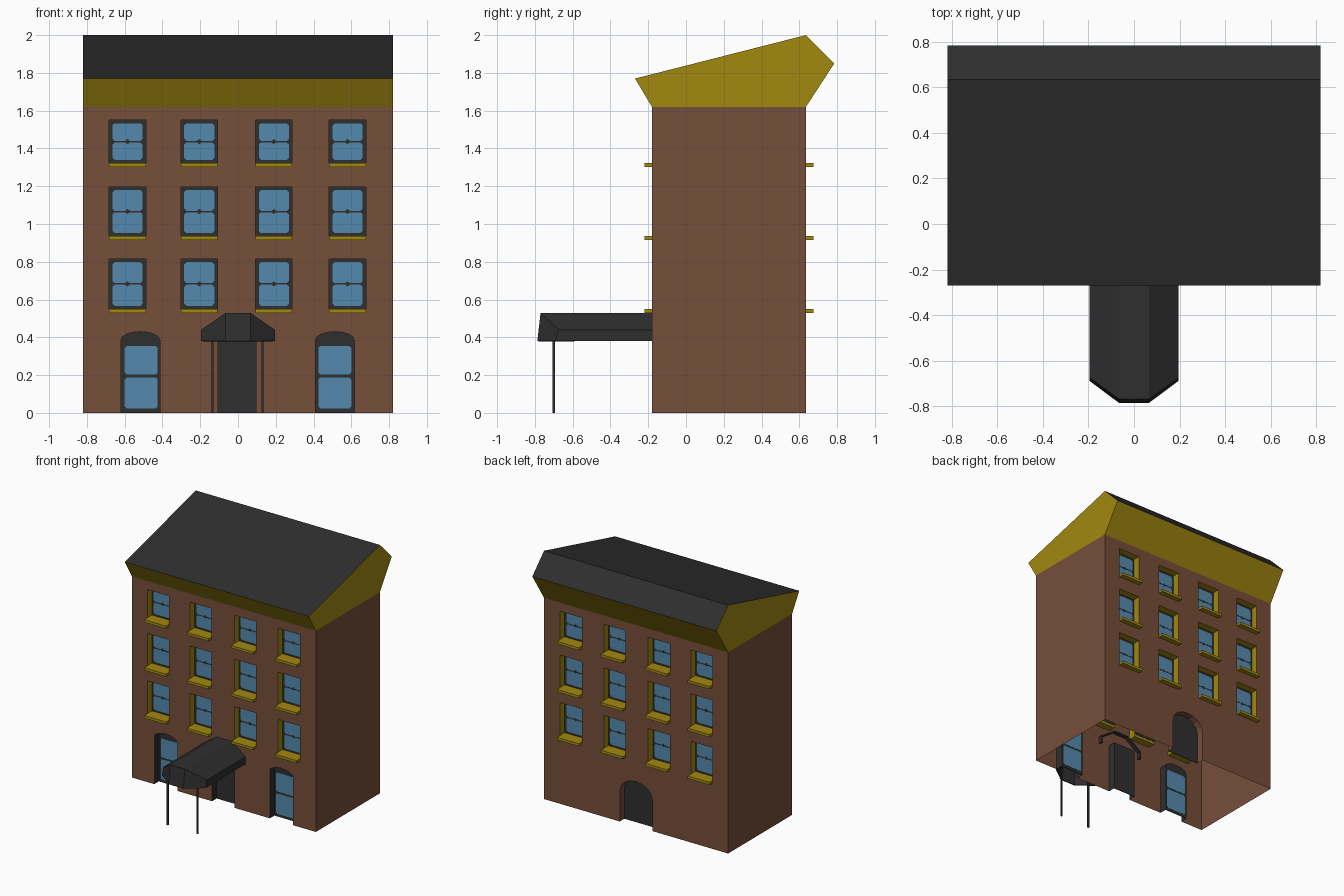
import bpy, bmesh, math

if "Cube" in bpy.data.objects:
    bpy.data.objects.remove(bpy.data.objects["Cube"])


def material(name, rgb):
    m = bpy.data.materials.new(name)
    m.diffuse_color = (*rgb, 1)
    m.use_nodes = True
    m.node_tree.nodes["Principled BSDF"].inputs["Base Color"].default_value = m.diffuse_color
    return m


BRICK = material("brick", (0.18, 0.077, 0.042))
OCHRE = material("ochre_trim", (0.36, 0.25, 0.005))
DARK = material("charcoal", (0.028, 0.028, 0.028))
GLASS = material("glass_blue", (0.09, 0.255, 0.42))


def finish(bm, name, *mats):
    bmesh.ops.recalc_face_normals(bm, faces=bm.faces)
    me = bpy.data.meshes.new(name)
    bm.to_mesh(me)
    bm.free()
    ob = bpy.data.objects.new(name, me)
    bpy.context.collection.objects.link(ob)
    for m in mats:
        me.materials.append(m)
    return ob


def prisms(name, items, mat):
    """Outlines in x-z, each extruded from y0 to y1, as one object."""
    bm = bmesh.new()
    for pts, y0, y1 in items:
        a = [bm.verts.new((x, y0, z)) for x, z in pts]
        b = [bm.verts.new((x, y1, z)) for x, z in pts]
        bm.faces.new(a)
        bm.faces.new(b)
        for i in range(len(pts)):
            j = (i + 1) % len(pts)
            bm.faces.new((a[i], a[j], b[j], b[i]))
    return finish(bm, name, mat)


def reveals(name, items, mat):
    """Open sleeves lining the wall openings."""
    bm = bmesh.new()
    for pts, y0, y1 in items:
        a = [bm.verts.new((x, y0, z)) for x, z in pts]
        b = [bm.verts.new((x, y1, z)) for x, z in pts]
        for i in range(len(pts)):
            j = (i + 1) % len(pts)
            if pts[i][1] > 0 or pts[j][1] > 0:
                bm.faces.new((a[i], a[j], b[j], b[i]))
    return finish(bm, name, mat)


def rect(x0, x1, z0, z1):
    return [(x0, z0), (x0, z1), (x1, z1), (x1, z0)]


def chamfered(x0, x1, z0, z1, c=0.012):
    return [(x0, z0 + c), (x0, z1 - c), (x0 + c, z1), (x1 - c, z1),
            (x1, z1 - c), (x1, z0 + c), (x1 - c, z0), (x0 + c, z0)]


def arch(cx, hw, spring, top, n=8):
    arc = [(cx - hw * math.cos(math.pi * i / n),
            spring + (top - spring) * math.sin(math.pi * i / n)) for i in range(n + 1)]
    return [(cx - hw, 0)] + arc + [(cx + hw, 0)]


W, H, YF, YB, DEPTH = 0.82, 1.62, -0.18, 0.635, 0.06
COLUMNS = (-0.585, -0.205, 0.19, 0.58)
ROWS = ((0.55, 0.815), (0.935, 1.197), (1.322, 1.55))
windows = [rect(cx - 0.097, cx + 0.097, z0, z1) for z0, z1 in ROWS for cx in COLUMNS]
arched = [arch(-0.517, 0.103, 0.385, 0.43), arch(0.513, 0.103, 0.385, 0.43)]
front_door = rect(-0.105, 0.095, 0, 0.4)
back_door = arch(0, 0.145, 0.245, 0.36)


def wall(name, y, notches):
    """Flat wall with window holes, and notches that reach the ground."""
    bm = bmesh.new()
    outline = [(-W, 0)] + [p for n in notches for p in n] + [(W, 0), (W, H), (-W, H)]
    edges = []
    for loop in [outline] + windows:
        vs = [bm.verts.new((x, y, z)) for x, z in loop]
        edges += [bm.edges.new((vs[i - 1], vs[i])) for i in range(len(vs))]
    bmesh.ops.triangle_fill(bm, edges=edges, use_beauty=True,
                            normal=(0, -1 if y < 0 else 1, 0))
    ob = finish(bm, name, BRICK)
    return ob


wall("front_wall", YF, [arched[0], front_door, arched[1]])
wall("back_wall", YB, [back_door])

# Plain side walls, open underneath
bm = bmesh.new()
for x in (-W, W):
    bm.faces.new([bm.verts.new((x, y, z)) for y, z in ((YF, 0), (YB, 0), (YB, H), (YF, H))])
finish(bm, "side_walls", BRICK)

# Upper windows on both long walls
for side, y, d in (("front", YF, 1), ("back", YB, -1)):
    inner = y + d * DEPTH
    reveals(side + "_window_reveals", [(w, y, inner) for w in windows], OCHRE)
    prisms(side + "_window_frames",
           [(w, inner - 0.002, inner + 0.002) for w in windows], DARK)
    panes, latches, sills = [], [], []
    for z0, z1 in ROWS:
        zm = (z0 + z1) / 2
        for cx in COLUMNS:
            for a, b in ((z0 + 0.017, zm - 0.004), (zm + 0.004, z1 - 0.017)):
                panes.append((chamfered(cx - 0.08, cx + 0.08, a, b), inner - 0.004, inner + 0.004))
            latches.append(([(cx - 0.018, zm), (cx, zm + 0.014), (cx + 0.018, zm), (cx, zm - 0.014)],
                            inner - 0.0048, inner + 0.0048))
            sills.append((rect(cx - 0.097, cx + 0.097, z0 - 0.02, z0 + 0.001), y - d * 0.04, inner))
    prisms(side + "_window_panes", panes, GLASS)
    prisms(side + "_window_latches", latches, DARK)
    prisms(side + "_window_sills", sills, OCHRE)

# Ground floor arched windows and doors
yi = YF + DEPTH
reveals("ground_front_reveals", [(p, YF, yi) for p in arched + [front_door]], DARK)
prisms("ground_window_frames", [(p, yi - 0.002, yi + 0.002) for p in arched], DARK)
prisms("ground_window_panes",
       [(chamfered(cx - 0.088, cx + 0.088, a, b), yi - 0.004, yi + 0.004)
        for cx in (-0.513, 0.513) for a, b in ((0.022, 0.188), (0.202, 0.355))], GLASS)
prisms("front_door", [(front_door, yi - 0.002, yi + 0.002)], DARK)
yi = YB - DEPTH
reveals("back_door_reveal", [(back_door, YB, yi)], BRICK)
prisms("back_door", [(back_door, yi - 0.002, yi + 0.002)], DARK)

# Roof block: slopes dark, ends and flared cornice ochre
profile = [(YF, H), (-0.27, 1.77), (YB, 2.0), (0.785, 1.85), (YB, H)]
bm = bmesh.new()
a = [bm.verts.new((-W, y, z)) for y, z in profile]
b = [bm.verts.new((W, y, z)) for y, z in profile]
bm.faces.new(a)
bm.faces.new(b)
for i in range(5):
    j = (i + 1) % 5
    bm.faces.new((a[i], a[j], b[j], b[i]))
bmesh.ops.recalc_face_normals(bm, faces=bm.faces)
for f in bm.faces:
    f.material_index = 1 if f.normal.z > 0.3 else 0
finish(bm, "roof", OCHRE, DARK)

# Entrance canopy: open shell with a faceted nose
section = [(-0.195, 0.38), (-0.195, 0.44), (-0.065, 0.53), (0.065, 0.53), (0.195, 0.44), (0.195, 0.38)]
nose_y = [-0.69, -0.675, -0.77, -0.77, -0.675, -0.69]
bm = bmesh.new()
back = [bm.verts.new((x, YF + 0.03, z)) for x, z in section]
nose = [bm.verts.new((x, y, z)) for (x, z), y in zip(section, nose_y)]
for i in range(5):
    bm.faces.new((back[i], back[i + 1], nose[i + 1], nose[i]))
lip = [bm.verts.new((x, -0.787, 0.38)) for x in (-0.065, 0.065)]
bm.faces.new((nose[2], nose[3], lip[1], lip[0]))
bm.faces.new((nose[0], nose[1], nose[2], lip[0]))
bm.faces.new((nose[5], nose[4], nose[3], lip[1]))
canopy = finish(bm, "entrance_canopy", DARK)
shell = canopy.modifiers.new("thickness", 'SOLIDIFY')
shell.thickness = 0.012
shell.offset = -1

# Canopy posts
prisms("canopy_posts", [(rect(cx - 0.006, cx + 0.006, 0, 0.42), -0.706, -0.694)
                        for cx in (-0.135, 0.13)], DARK)
